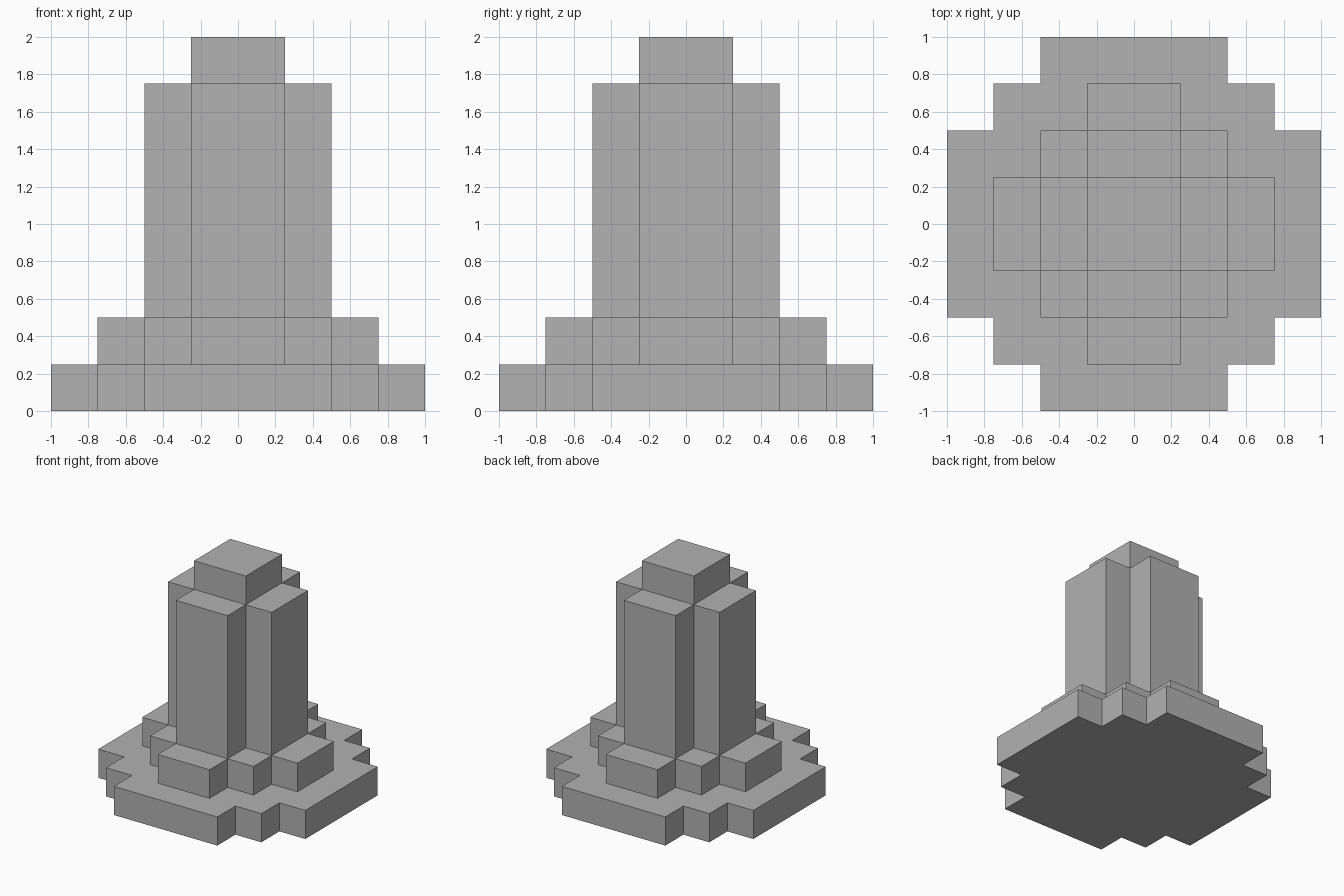
import bpy
import bmesh
from mathutils import Matrix, Vector

cube = bpy.data.objects.get("Cube")
if cube:
    bpy.data.objects.remove(cube, do_unlink=True)

# Single stone grey
GREY = (0.445, 0.445, 0.445, 1.0)
stone = bpy.data.materials.new("stone_grey")
stone.use_nodes = True
stone.diffuse_color = GREY
stone.node_tree.nodes["Principled BSDF"].inputs["Base Color"].default_value = GREY


def stepped_tier(name, corner, bottom, top):
    """Extrude a four-fold outline made from the steps of one corner."""
    bm = bmesh.new()
    outline = []
    for quarter in range(4):
        turn = Matrix.Rotation(quarter * 1.5707963, 3, "Z")
        outline += [bm.verts.new(turn @ Vector((x, y, bottom))) for x, y in corner]
    base = bm.faces.new(outline)
    result = bmesh.ops.extrude_face_region(bm, geom=[base], use_keep_orig=True)
    raised = [g for g in result["geom"] if isinstance(g, bmesh.types.BMVert)]
    bmesh.ops.translate(bm, verts=raised, vec=(0, 0, top - bottom))
    bmesh.ops.recalc_face_normals(bm, faces=bm.faces)
    mesh = bpy.data.meshes.new(name)
    bm.to_mesh(mesh)
    bm.free()
    mesh.materials.append(stone)
    obj = bpy.data.objects.new(name, mesh)
    bpy.context.collection.objects.link(obj)
    return obj


# Corner steps run from the +x side round to the +y side
base_steps = [(1, .5), (.75, .5), (.75, .75), (.5, .75), (.5, 1)]
plinth_steps = [(.75, .25), (.5, .25), (.5, .5), (.25, .5), (.25, .75)]
column_steps = [(.5, .25), (.25, .25), (.25, .5)]
cap_steps = [(.25, .25)]

stepped_tier("base", base_steps, 0, .25)
stepped_tier("plinth", plinth_steps, .25, .5)
stepped_tier("column", column_steps, .5, 1.75)
stepped_tier("cap", cap_steps, 1.75, 2)
